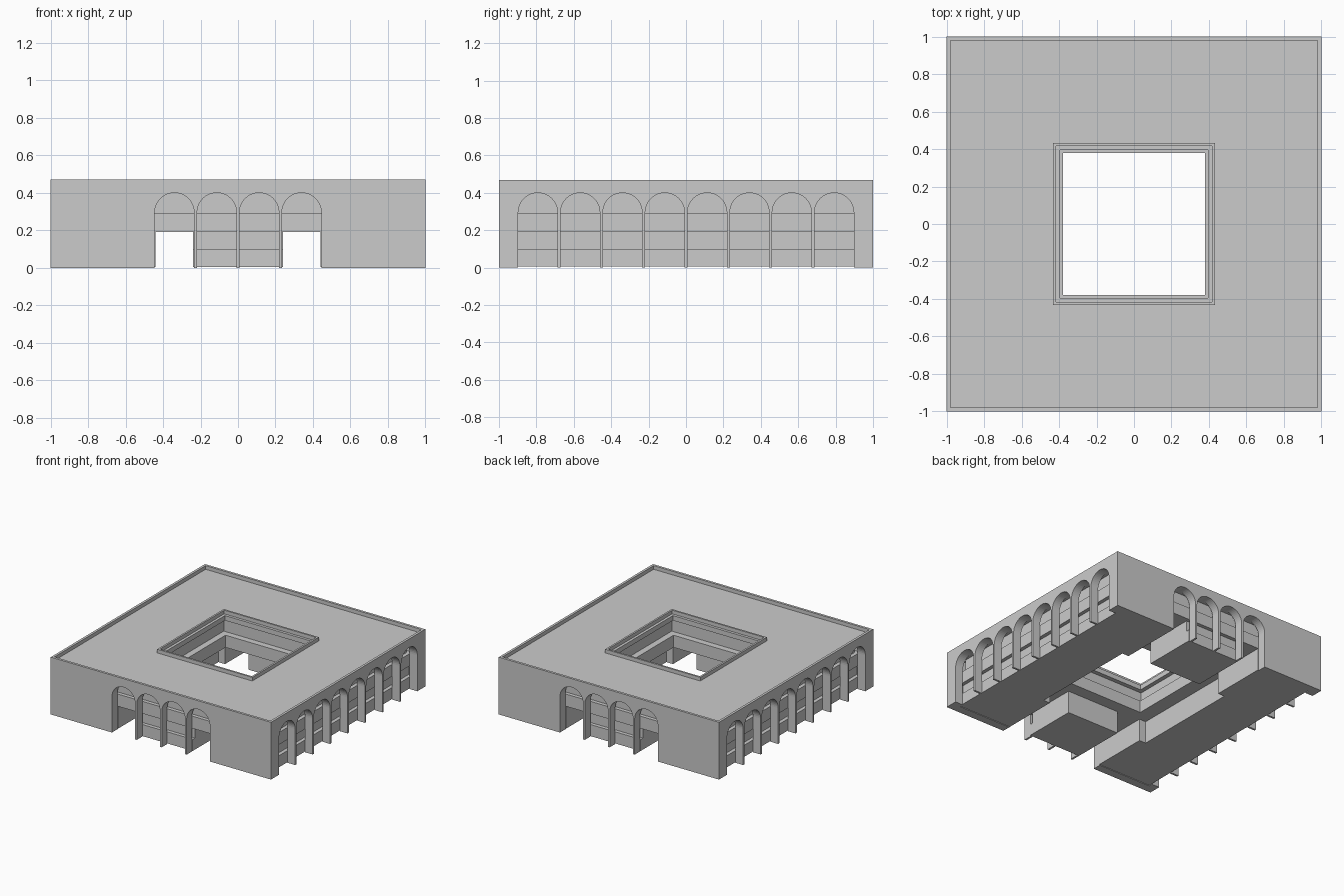
import bpy, bmesh, math
from mathutils import Matrix

if "Cube" in bpy.data.objects:
    bpy.data.objects.remove(bpy.data.objects["Cube"])

PITCH, R, SPRING, TOP, WALL = 0.2263, 0.105, 0.295, 0.44, 0.93
RECESS, COURT = 0.90, 0.48


def finish(bm, name):
    bmesh.ops.recalc_face_normals(bm, faces=bm.faces)
    me = bpy.data.meshes.new(name)
    bm.to_mesh(me)
    bm.free()
    ob = bpy.data.objects.new(name, me)
    bpy.context.collection.objects.link(ob)
    return ob


def prism(name, pts, z0, z1, m=Matrix()):
    """Extrude a closed outline from z0 to z1, then place it with m."""
    bm = bmesh.new()
    f = bm.faces.new([bm.verts.new((x, y, z0)) for x, y in pts])
    ext = bmesh.ops.extrude_face_region(bm, geom=[f])
    bmesh.ops.translate(bm, vec=(0, 0, z1 - z0),
                        verts=[v for v in ext["geom"] if isinstance(v, bmesh.types.BMVert)])
    bm.transform(m)
    return finish(bm, name)


def ring(name, outer, inner, z0, z1):
    """Square frame with a square opening."""
    bm = bmesh.new()
    signs = [(-1, -1), (1, -1), (1, 1), (-1, 1)]
    loops = [[bm.verts.new((sx * r, sy * r, z)) for sx, sy in signs]
             for r, z in ((outer, z0), (outer, z1), (inner, z1), (inner, z0))]
    for k in range(4):
        a, b = loops[k], loops[(k + 1) % 4]
        for i in range(4):
            j = (i + 1) % 4
            bm.faces.new((a[i], a[j], b[j], b[i]))
    return finish(bm, name)


def facade(name, half, count, angle):
    """Arcaded wall panel, open arches down to the ground."""
    pts = [(-half, 0)]
    for i in range(count):
        c = (i - (count - 1) / 2) * PITCH
        pts.append((c - R, 0))
        for k in range(25):
            a = math.pi * (1 - k / 24)
            pts.append((c + R * math.cos(a), SPRING + R * math.sin(a)))
        pts.append((c + R, 0))
    pts += [(half, 0), (half, TOP), (-half, TOP)]
    m = Matrix.Rotation(angle, 4, 'Z') @ Matrix.Rotation(math.pi / 2, 4, 'X')
    return prism(name, pts, WALL, 1.0, m)


# Arcaded outer walls
for i, name in enumerate(("front", "right", "back", "left")):
    long_side = i % 2
    facade(name + "_arcade", 1.0 if long_side else WALL, 8 if long_side else 4, i * math.pi / 2)

# Ground storey: two side wings and two blocks between the passages
for s, side in ((1, "right"), (-1, "left")):
    for part, edge, z0, z1 in (("base", WALL, 0.005, 0.10), ("windows", RECESS, 0.10, 0.19)):
        wing = [(edge, -WALL), (edge, WALL), (0.44, WALL), (0.44, COURT - 0.02),
                (COURT + 0.02, COURT - 0.02), (COURT + 0.02, 0.02 - COURT),
                (0.44, 0.02 - COURT), (0.44, -WALL)]
        prism(f"{side}_wing_{part}", [(s * x, y) for x, y in wing], z0, z1)
        block = [(-0.24, COURT), (0.24, COURT), (0.24, edge), (-0.24, edge)]
        end = "back" if s > 0 else "front"
        prism(f"{end}_block_{part}", [(x, s * y) for x, y in block], z0, z1)

# Upper storey, stacked as square rings around the courtyard
ring("floor_band", WALL, 0.378, 0.19, 0.29)
ring("upper_windows", RECESS, 0.43, 0.29, 0.40)
ring("roof_slab", WALL, 0.395, 0.40, TOP)

# Roof parapets
ring("outer_parapet", 1.0, 0.98, TOP, 0.47)
ring("courtyard_parapet", 0.432, 0.417, TOP, 0.47)
